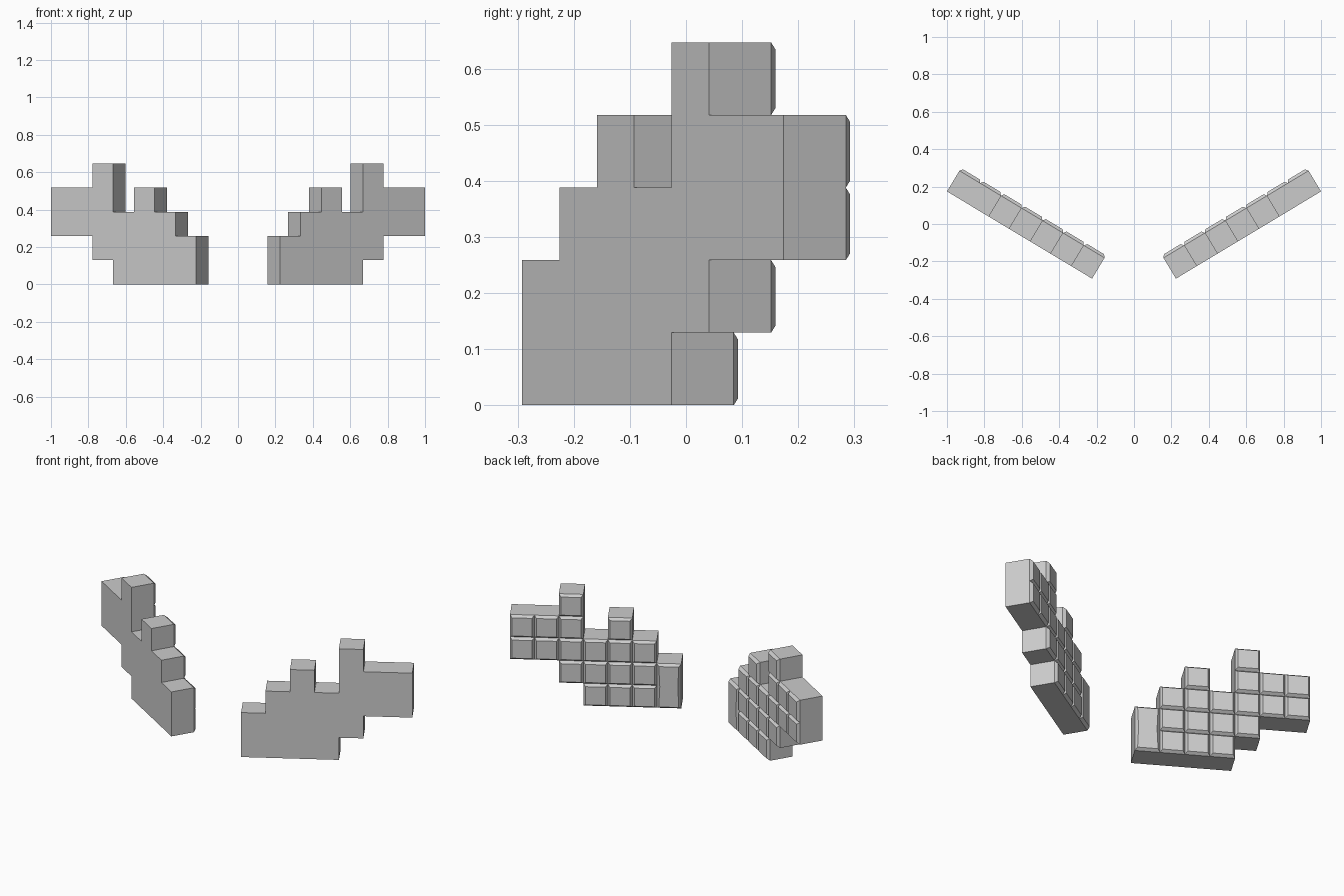
import bpy, bmesh, math
from mathutils import Vector

cube = bpy.data.objects.get("Cube")
if cube:
    bpy.data.objects.remove(cube, do_unlink=True)

CELL = 0.1293                 # block edge length
INSET, RAISE = 0.017, 0.016   # bevelled cushion on the back of each block
ANGLE = math.radians(31)
OUTER = Vector((1.0, 0.174, 0.0))  # outer front corner of the left wall

# Bottom and top row of every block column, from the inner end outwards
COLUMNS = [(0, 2), (0, 3), (0, 4), (0, 3), (1, 5), (2, 4), (2, 4)]

grey = bpy.data.materials.new("light_grey")
grey.use_nodes = True
grey.diffuse_color = (0.6, 0.6, 0.6, 1)
grey.node_tree.nodes["Principled BSDF"].inputs["Base Color"].default_value = (0.6, 0.6, 0.6, 1)


def build_wall(name, side):
    along = Vector((math.cos(ANGLE), math.sin(ANGLE), 0))
    back = Vector((-math.sin(ANGLE), math.cos(ANGLE), 0))
    start = OUTER - along * CELL * len(COLUMNS)
    bm = bmesh.new()

    # Stepped grid of square faces forming the back surface
    grid = {}

    def corner(col, row):
        if (col, row) not in grid:
            p = start + along * CELL * col + back * CELL
            grid[col, row] = bm.verts.new((p.x, p.y, row * CELL))
        return grid[col, row]

    cells = {}
    for c, (low, high) in enumerate(COLUMNS):
        for r in range(low, high):
            cells[c, r] = bm.faces.new(
                [corner(c, r), corner(c, r + 1), corner(c + 1, r + 1), corner(c + 1, r)])

    # Thickness: a copy of the surface pushed to the front
    back_faces = list(bm.faces)
    ext = bmesh.ops.extrude_face_region(bm, geom=back_faces, use_keep_orig=True)
    front = [g for g in ext["geom"] if isinstance(g, bmesh.types.BMFace)]
    verts = [g for g in ext["geom"] if isinstance(g, bmesh.types.BMVert)]
    bmesh.ops.translate(bm, verts=verts, vec=-back * CELL)
    bmesh.ops.recalc_face_normals(bm, faces=bm.faces[:])

    # The innermost column is one tall block
    tall = [cells[0, 0], cells[0, 1]]
    keep = [f for f in back_faces if f not in tall]
    keep += bmesh.ops.dissolve_faces(bm, faces=tall)["region"]

    # Plain front, cushioned back
    bmesh.ops.dissolve_faces(bm, faces=front)
    bmesh.ops.inset_individual(bm, faces=keep, thickness=INSET, depth=RAISE)
    if side < 0:
        bmesh.ops.scale(bm, verts=bm.verts[:], vec=(-1, 1, 1))
        bmesh.ops.reverse_faces(bm, faces=bm.faces[:])

    mesh = bpy.data.meshes.new(name)
    bm.to_mesh(mesh)
    bm.free()
    mesh.materials.append(grey)
    bpy.context.collection.objects.link(bpy.data.objects.new(name, mesh))


build_wall("left_block_wall", 1)
build_wall("right_block_wall", -1)
